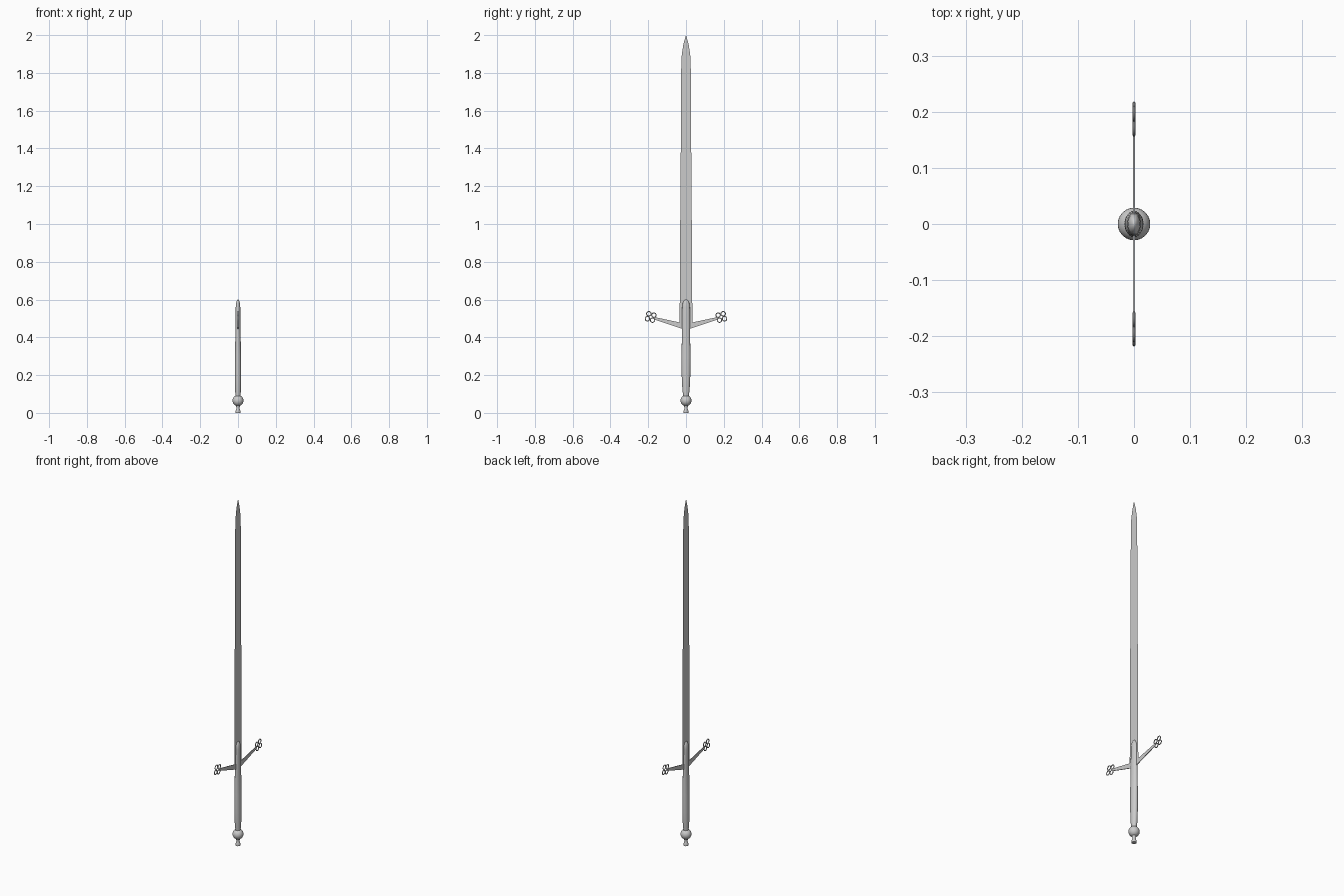
import bpy, bmesh, math
from mathutils import Matrix, Vector

if "Cube" in bpy.data.objects:
    bpy.data.objects.remove(bpy.data.objects["Cube"])


def finish(name, bm, smooth=True):
    bmesh.ops.recalc_face_normals(bm, faces=bm.faces)
    me = bpy.data.meshes.new(name)
    bm.to_mesh(me)
    bm.free()
    ob = bpy.data.objects.new(name, me)
    bpy.context.collection.objects.link(ob)
    if smooth:
        bpy.ops.object.select_all(action='DESELECT')
        bpy.context.view_layer.objects.active = ob
        ob.select_set(True)
        bpy.ops.object.shade_smooth_by_angle(angle=math.radians(40))
    return ob


def loft(name, sections, n=24):
    """Stack of capped elliptical sections (z, x radius, y radius)."""
    bm = bmesh.new()
    rings = []
    for z, rx, ry in sections:
        rings.append([bm.verts.new((rx * math.cos(2 * math.pi * i / n),
                                    ry * math.sin(2 * math.pi * i / n), z))
                      for i in range(n)])
    for a, b in zip(rings, rings[1:]):
        for i in range(n):
            j = (i + 1) % n
            bm.faces.new((a[i], a[j], b[j], b[i]))
    bm.faces.new(rings[0])
    bm.faces.new(rings[-1])
    return finish(name, bm)


# Blade: flat sheet split along its centre line
outline = [(0.45, 0.034), (0.74, 0.032), (1.10, 0.030), (1.48, 0.027),
           (1.85, 0.025), (1.90, 0.022), (1.95, 0.014), (1.98, 0.006)]
bm = bmesh.new()
for side in (-1, 1):
    rim = [bm.verts.new((0, side * w, z)) for z, w in outline]
    mid = [bm.verts.new((0, 0, z)) for z, w in outline]
    for i in range(len(outline) - 1):
        bm.faces.new((mid[i], rim[i], rim[i + 1], mid[i + 1]))
    bm.faces.new((mid[-1], rim[-1], bm.verts.new((0, 0, 2.0))))
bmesh.ops.remove_doubles(bm, verts=bm.verts, dist=1e-5)
finish("blade", bm, smooth=False)

# Grip with its long rounded collar running up over the blade
loft("grip", [(0.085, 0.013, 0.014), (0.12, 0.0155, 0.019), (0.20, 0.017, 0.023),
              (0.30, 0.0165, 0.0235), (0.40, 0.014, 0.022), (0.50, 0.0125, 0.021),
              (0.56, 0.012, 0.020), (0.58, 0.0105, 0.0175), (0.592, 0.007, 0.012),
              (0.598, 0.003, 0.006), (0.60, 0.0006, 0.001)])

# Pommel ball
bm = bmesh.new()
bmesh.ops.create_uvsphere(bm, u_segments=24, v_segments=16, radius=0.029,
                          matrix=Matrix.Translation((0, 0, 0.065)))
finish("pommel", bm)

# Pommel button
loft("pommel_button", [(r[0], r[1], r[1]) for r in
                       [(0, 0.013), (0.008, 0.014), (0.018, 0.010),
                        (0.028, 0.008), (0.04, 0.012)]])

# Cross guard: two thin rising arms, each ending in four open rings
tilt = math.radians(15)
r = 0.0142
for side, label in ((1, "right"), (-1, "left")):
    bm = bmesh.new()
    profile = [(0, 0.438), (0.02, 0.445), (0.168, 0.494),
               (0.166, 0.507), (0.03, 0.478), (0, 0.476)]
    layers = [[bm.verts.new((x, side * y, z)) for y, z in profile]
              for x in (-0.0018, 0.0018)]
    for layer in layers:
        bm.faces.new(layer)
    for i in range(len(profile)):
        j = (i + 1) % len(profile)
        bm.faces.new((layers[0][i], layers[0][j], layers[1][j], layers[1][i]))
    finish("guard_arm_" + label, bm, smooth=False)

    for k in range(4):
        a = tilt + math.pi / 4 + k * math.pi / 2
        cy = 0.187 + r * 1.38 * math.cos(a)
        cz = 0.508 + r * 1.38 * math.sin(a)
        bpy.ops.mesh.primitive_torus_add(
            major_radius=0.0118, minor_radius=0.0025, major_segments=20,
            minor_segments=8, location=(0, side * cy, cz),
            rotation=(0, math.pi / 2, 0))
        ring = bpy.context.object
        ring.name = "guard_ring_%s_%d" % (label, k + 1)
        bpy.ops.object.shade_smooth_by_angle()
